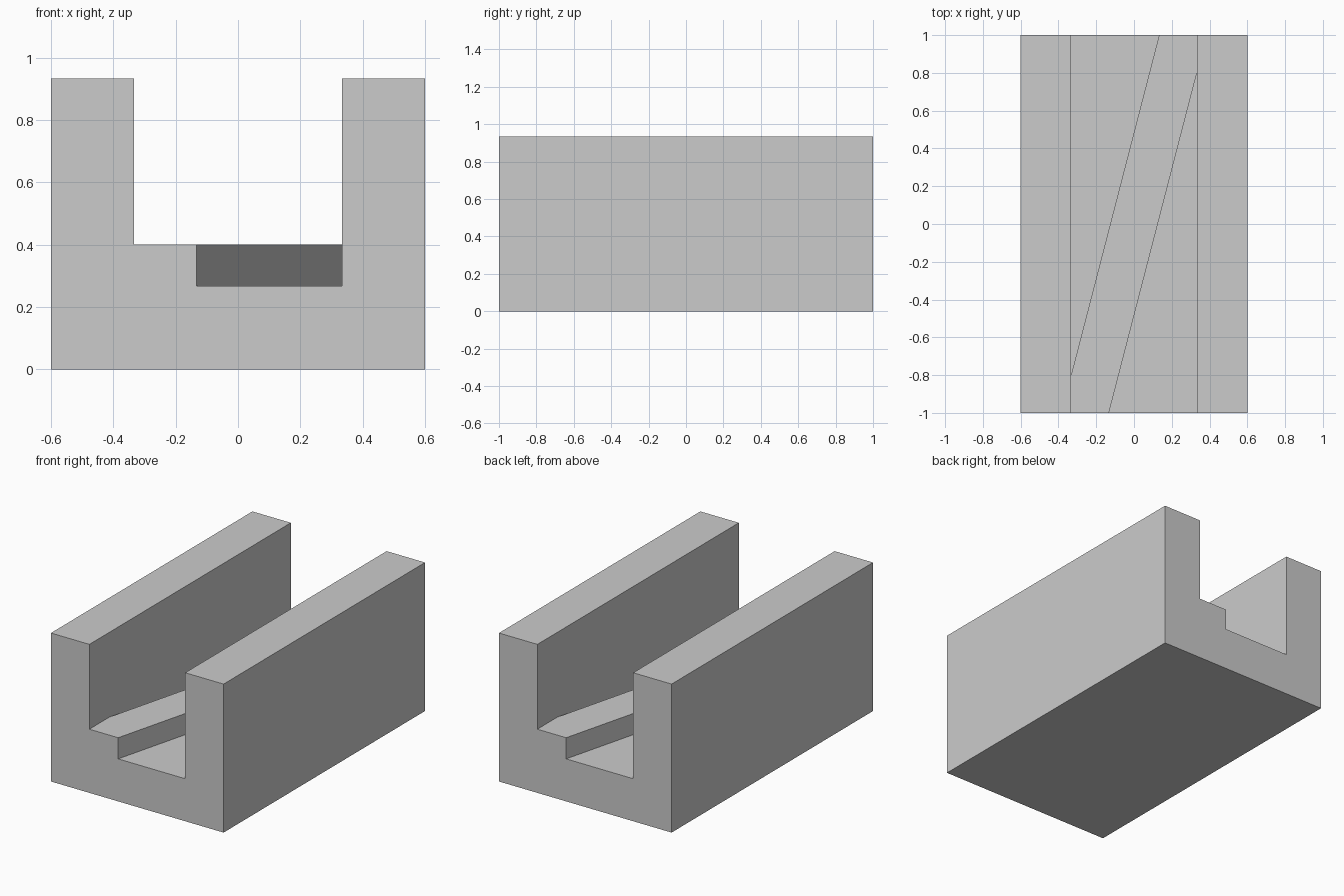
import bpy
import bmesh
from mathutils import Vector

cube = bpy.data.objects.get("Cube")
if cube:
    bpy.data.objects.remove(cube, do_unlink=True)

# Main dimensions
HALF_W, HALF_L, HEIGHT = 0.6, 1.0, 0.933
INNER = 0.333       # half width of the channel
FLOOR, RIB_TOP = 0.267, 0.4

grey = bpy.data.materials.new("light grey")
grey.use_nodes = True
colour = (0.6, 0.6, 0.6, 1)
grey.diffuse_color = colour
grey.node_tree.nodes["Principled BSDF"].inputs["Base Color"].default_value = colour


def prism(name, outline, sweep):
    """Extrude a flat outline along a vector into a closed solid."""
    bm = bmesh.new()
    face = bm.faces.new([bm.verts.new(p) for p in outline])
    result = bmesh.ops.extrude_face_region(bm, geom=[face], use_keep_orig=True)
    moved = [v for v in result["geom"] if isinstance(v, bmesh.types.BMVert)]
    bmesh.ops.translate(bm, verts=moved, vec=Vector(sweep))
    bmesh.ops.recalc_face_normals(bm, faces=bm.faces)
    mesh = bpy.data.meshes.new(name)
    bm.to_mesh(mesh)
    bm.free()
    mesh.materials.append(grey)
    obj = bpy.data.objects.new(name, mesh)
    bpy.context.collection.objects.link(obj)
    return obj


# U-shaped channel: half profile mirrored across the middle
half = [(HALF_W, 0), (HALF_W, HEIGHT), (INNER, HEIGHT), (INNER, FLOOR)]
profile = half + [(-x, z) for x, z in reversed(half)]
prism("channel_body", [(x, -HALF_L, z) for x, z in profile], (0, 2 * HALF_L, 0))

# Diagonal rib on the floor: half outline turned half a circle about the middle
edge = [(-INNER, -0.8), (-INNER, -HALF_L), (-0.133, -HALF_L)]
outline = edge + [(-x, -y) for x, y in edge]
prism("diagonal_rib", [(x, y, FLOOR) for x, y in outline], (0, 0, RIB_TOP - FLOOR))
